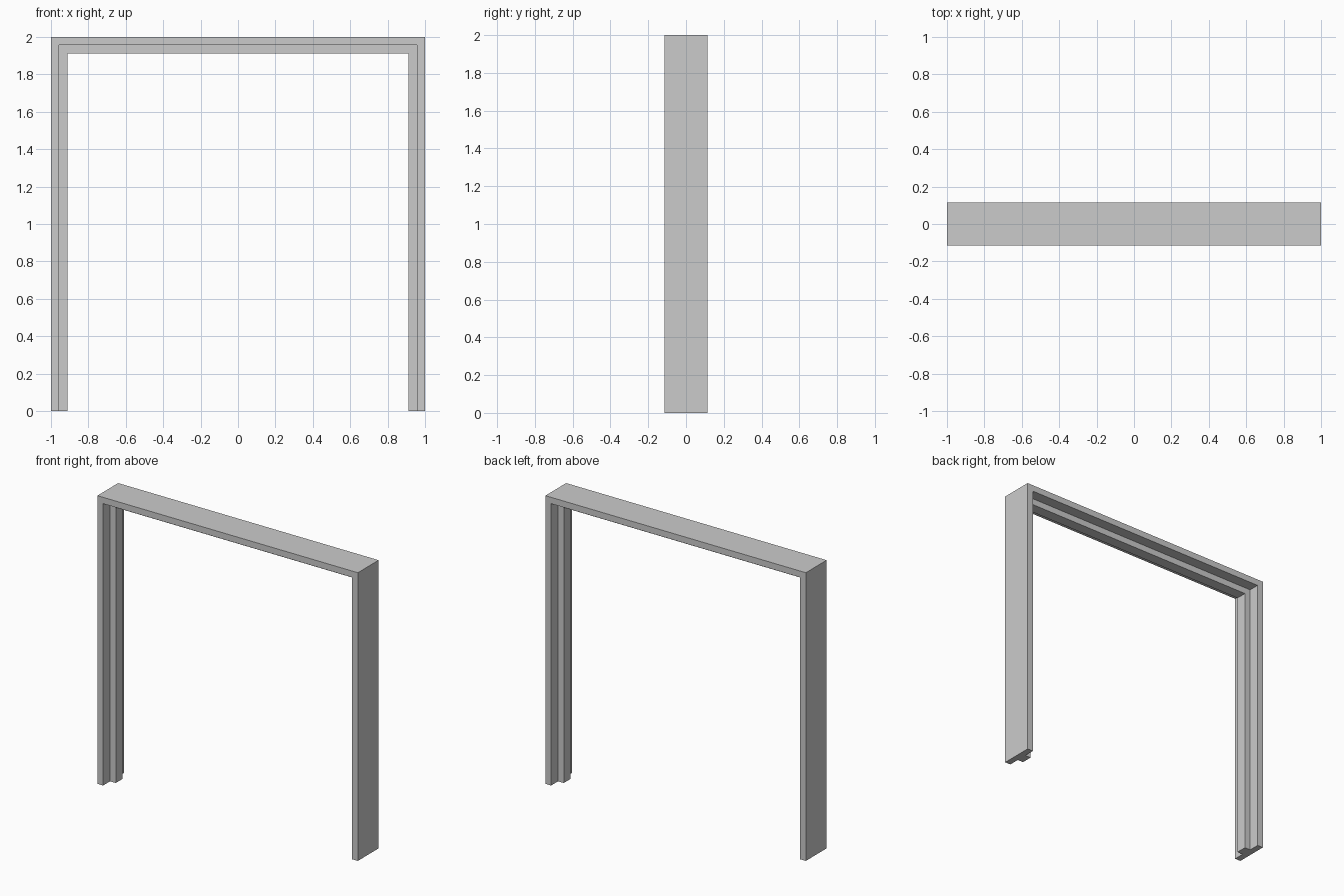
import bpy
import bmesh

cube = bpy.data.objects.get("Cube")
if cube:
    bpy.data.objects.remove(cube, do_unlink=True)

paint = bpy.data.materials.new("light_grey_paint")
paint.use_nodes = True
COLOUR = (0.6, 0.6, 0.6, 1.0)
paint.diffuse_color = COLOUR
paint.node_tree.nodes["Principled BSDF"].inputs["Base Color"].default_value = COLOUR

THICK = 0.044       # board and stop thickness
DEPTH = 0.228       # full depth of the frame
STOP = DEPTH / 3    # depth of the central stop


def arch(name, half_width, top, thick, depth):
    """Extrude an upside-down U outline, centred on y = 0."""
    inner, low = half_width - thick, top - thick
    outline = [(-half_width, 0), (-inner, 0), (-inner, low), (inner, low),
               (inner, 0), (half_width, 0), (half_width, top), (-half_width, top)]
    bm = bmesh.new()
    face = bm.faces.new([bm.verts.new((x, -depth / 2, z)) for x, z in outline])
    result = bmesh.ops.extrude_face_region(bm, geom=[face])
    verts = [v for v in result["geom"] if isinstance(v, bmesh.types.BMVert)]
    bmesh.ops.translate(bm, verts=verts, vec=(0, depth, 0))
    bmesh.ops.recalc_face_normals(bm, faces=bm.faces)
    mesh = bpy.data.meshes.new(name)
    bm.to_mesh(mesh)
    bm.free()
    mesh.materials.append(paint)
    obj = bpy.data.objects.new(name, mesh)
    bpy.context.collection.objects.link(obj)


# Outer jambs and head
arch("door_frame", 1, 2, THICK, DEPTH)
# Door stop strip lining the inside
arch("door_stop", 1 - THICK, 2 - THICK, THICK, STOP)
